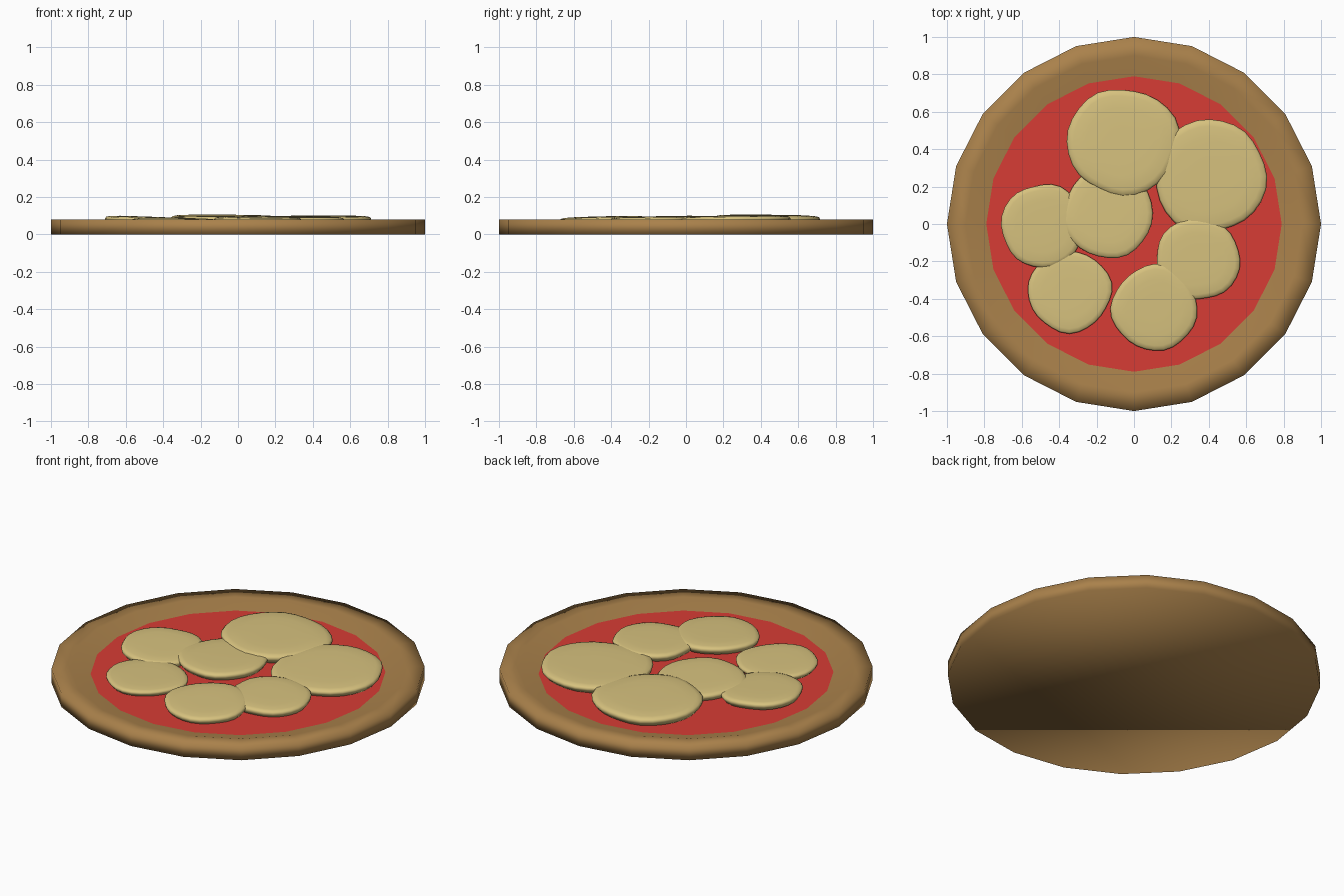
import bpy, bmesh
from math import sin, cos, tau, radians
from mathutils import Matrix

if "Cube" in bpy.data.objects:
    bpy.data.objects.remove(bpy.data.objects["Cube"])


def material(name, color):
    m = bpy.data.materials.new(name)
    m.diffuse_color = (*color, 1)
    m.use_nodes = True
    m.node_tree.nodes["Principled BSDF"].inputs["Base Color"].default_value = m.diffuse_color
    return m


def lathe(name, profile, sides, mat, wobble=lambda a: 1.0, cap_bottom=True):
    """Stack rings of (radius, z) and close the ends with flat caps."""
    bm = bmesh.new()
    rings = []
    for r, z in profile:
        ring = []
        for i in range(sides):
            a = tau * i / sides
            k = r * wobble(a)
            ring.append(bm.verts.new((k * cos(a), k * sin(a), z)))
        rings.append(ring)
    for lo, hi in zip(rings, rings[1:]):
        for i in range(sides):
            j = (i + 1) % sides
            bm.faces.new((lo[i], lo[j], hi[j], hi[i]))
    if cap_bottom:
        bm.faces.new(rings[0][::-1])
    bm.faces.new(rings[-1])
    for f in bm.faces:
        f.smooth = True
    mesh = bpy.data.meshes.new(name)
    bm.to_mesh(mesh)
    bm.free()
    mesh.materials.append(mat)
    ob = bpy.data.objects.new(name, mesh)
    bpy.context.collection.objects.link(ob)
    return ob


crust_mat = material("crust", (0.40, 0.22, 0.07))
sauce_mat = material("sauce", (0.68, 0.045, 0.035))
cheese_mat = material("cheese", (0.68, 0.54, 0.21))

# Crust: low 20-sided disc with a raised rim sloping in to the sauce
lathe("crust", [(1, 0), (1, 0.08), (0.9, 0.08), (0.79, 0.05)], 20, crust_mat)

# Sauce: flat disc filling the inside of the rim
lathe("sauce", [(0.79, 0.0505)], 20, sauce_mat, cap_bottom=False)

# Cheese slices: x, y, half width, half depth, top height, tilt about x, tilt about y
slices = [
    (-0.06, 0.44, 0.30, 0.285, 0.104, -0.6, 0.5),
    (0.405, 0.255, 0.30, 0.305, 0.099, 0.8, -0.5),
    (-0.14, 0.06, 0.24, 0.245, 0.096, -0.8, -0.3),
    (-0.49, -0.01, 0.218, 0.225, 0.095, 0.3, 2.0),
    (-0.345, -0.36, 0.222, 0.218, 0.087, -0.5, 0.5),
    (0.34, -0.19, 0.227, 0.22, 0.096, 0.8, 0.4),
    (0.11, -0.45, 0.228, 0.228, 0.096, 1.5, 0.3),
]
for n, (x, y, rx, ry, top, tx, ty) in enumerate(slices):
    def wobble(a, p=1.7 * n):
        return 1 + 0.02 * sin(3 * a + p) + 0.02 * sin(4 * a + 2 * p) + 0.008 * sin(7 * a + p)

    h = top - 0.05
    profile = [(0.93, -h), (0.99, -0.6 * h), (1.0, -0.35 * h), (0.97, -0.17 * h),
               (0.88, -0.07 * h), (0.65, -0.01 * h), (0.3, 0)]
    ob = lathe(f"cheese_slice_{n + 1}", profile, 28, cheese_mat, wobble)
    ob.data.transform(Matrix.Diagonal((rx, ry, 1, 1)))
    ob.data.transform(Matrix.Rotation(radians(tx), 4, 'X') @ Matrix.Rotation(radians(ty), 4, 'Y'))
    ob.location = (x, y, top)
